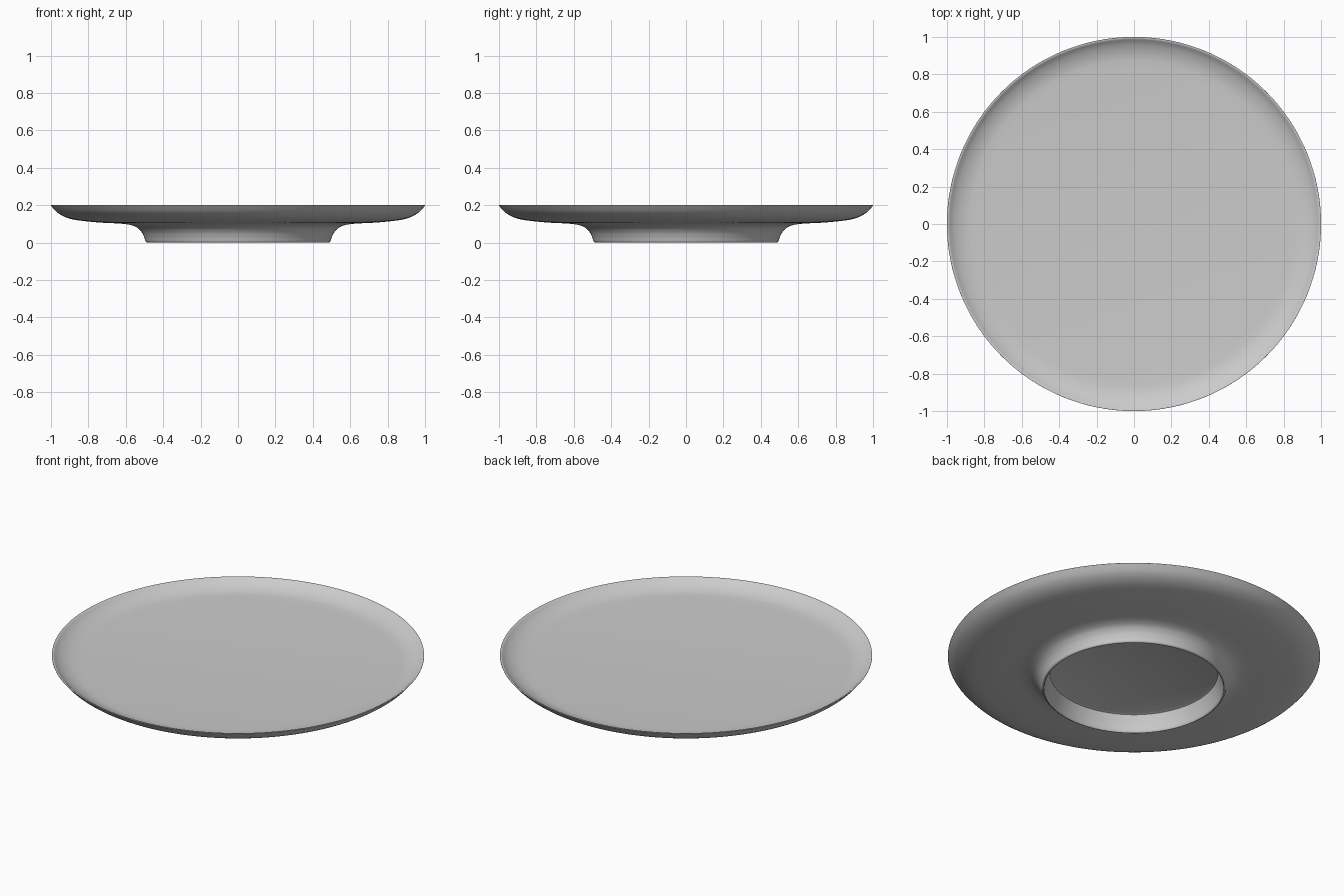
import bpy, bmesh, math
from mathutils import Vector

if "Cube" in bpy.data.objects:
    bpy.data.objects.remove(bpy.data.objects["Cube"])


def smooth_run(pts, steps=5):
    """Catmull-Rom curve through (radius, z) points."""
    p = [Vector(q) for q in pts]
    p = [2 * p[0] - p[1]] + p + [2 * p[-1] - p[-2]]
    out = []
    for a, b, c, d in zip(p, p[1:], p[2:], p[3:]):
        for i in range(steps):
            t = i / steps
            out.append(0.5 * (2 * b + (c - a) * t + (2 * a - 5 * b + 4 * c - d) * t * t
                              + (3 * b - a - 3 * c + d) * t ** 3))
    return out + [p[-2]]


def lathe(name, profile, sides=128):
    bm = bmesh.new()
    vs = [bm.verts.new((r, 0, z)) for r, z in profile]
    es = [bm.edges.new(e) for e in zip(vs, vs[1:])]
    bmesh.ops.spin(bm, geom=vs + es, cent=(0, 0, 0), axis=(0, 0, 1),
                   angle=math.tau, steps=sides, use_duplicate=False)
    bmesh.ops.remove_doubles(bm, verts=bm.verts, dist=1e-5)
    bmesh.ops.recalc_face_normals(bm, faces=bm.faces)
    mesh = bpy.data.meshes.new(name)
    bm.to_mesh(mesh)
    bm.free()
    obj = bpy.data.objects.new(name, mesh)
    bpy.context.collection.objects.link(obj)
    bpy.context.view_layer.objects.active = obj
    obj.select_set(True)
    bpy.ops.object.shade_smooth_by_angle(angle=math.radians(40))
    return obj


# Recess inside the foot ring
recess = [(0, 0.10), (0.44, 0.10)] + smooth_run([(0.452, 0.095), (0.467, 0.05), (0.48, 0.004)])
# Foot ring edge, flared fillet and underside up to the rim
outside = smooth_run([(0.485, 0.0), (0.494, 0.006), (0.502, 0.03), (0.518, 0.06), (0.548, 0.085),
                      (0.61, 0.10), (0.75, 0.108), (0.86, 0.12), (0.92, 0.135),
                      (0.965, 0.16), (0.997, 0.194), (1.0, 0.20)])
# Raised rim sloping down to the flat eating surface
inside = smooth_run([(0.992, 0.20), (0.965, 0.18), (0.93, 0.164), (0.89, 0.154), (0.84, 0.15)])

lathe("plate", recess + outside + inside + [(0, 0.15)])
